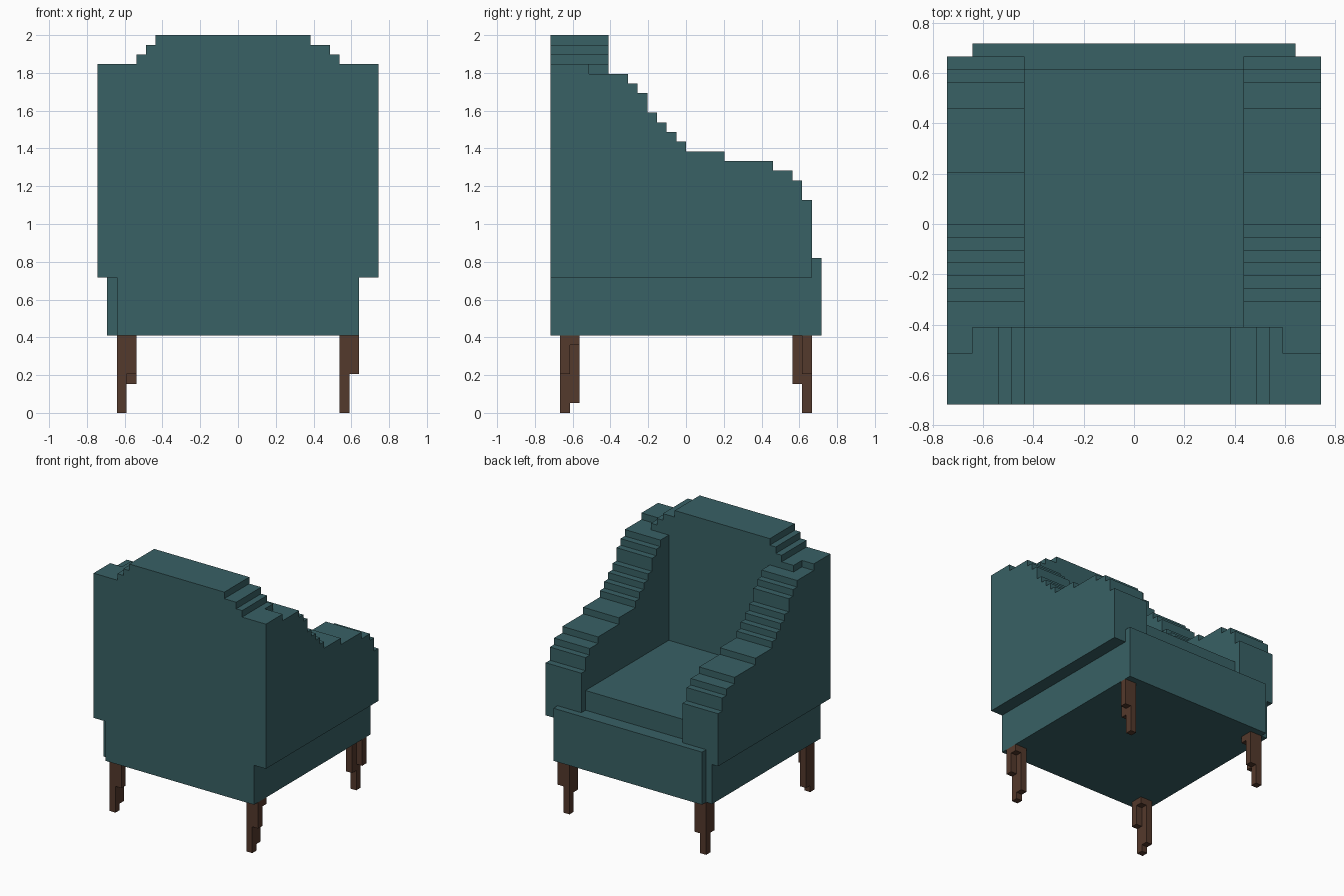
import bpy
import bmesh
from mathutils import Vector

if "Cube" in bpy.data.objects:
    bpy.data.objects.remove(bpy.data.objects["Cube"], do_unlink=True)

U = 2 / 39                 # size of one block
W, D = 29, 28              # footprint in blocks


def make_material(name, rgb):
    mat = bpy.data.materials.new(name)
    mat.use_nodes = True
    mat.diffuse_color = (*rgb, 1)
    mat.node_tree.nodes["Principled BSDF"].inputs["Base Color"].default_value = (*rgb, 1)
    return mat


teal = make_material("teal fabric", (0.040, 0.119, 0.130))
brown = make_material("brown wood", (0.088, 0.041, 0.025))


def finish(name, bm, mat):
    """Turn block coordinates into a centred object."""
    for v in bm.verts:
        v.co = Vector((v.co.x - W / 2, v.co.y - D / 2, v.co.z)) * U
    bmesh.ops.recalc_face_normals(bm, faces=bm.faces)
    mesh = bpy.data.meshes.new(name)
    bm.to_mesh(mesh)
    bm.free()
    mesh.materials.append(mat)
    obj = bpy.data.objects.new(name, mesh)
    bpy.context.collection.objects.link(obj)
    return obj


def add_box(bm, x, y, z):
    verts = bmesh.ops.create_cube(bm, size=1)["verts"]
    for v in verts:
        v.co = Vector((x[v.co.x > 0], y[v.co.y > 0], z[v.co.z > 0]))


def box(name, x, y, z, mat=teal):
    bm = bmesh.new()
    add_box(bm, x, y, z)
    return finish(name, bm, mat)


def stepped_prism(name, steps, end, bottom, depth, axis):
    """Extrude a staircase of (start, height) steps; axis is the running axis."""
    outline = [(steps[0][0], bottom)]
    stops = [s[0] for s in steps[1:]] + [end]
    for (start, height), stop in zip(steps, stops):
        outline += [(start, height), (stop, height)]
    outline.append((end, bottom))
    near, far = depth
    bm = bmesh.new()
    if axis == "x":
        verts = [bm.verts.new((a, near, h)) for a, h in outline]
        move = (0, far - near, 0)
    else:
        verts = [bm.verts.new((near, a, h)) for a, h in outline]
        move = (far - near, 0, 0)
    face = bm.faces.new(verts)
    new = bmesh.ops.extrude_face_region(bm, geom=[face])["geom"]
    bmesh.ops.translate(bm, vec=move, verts=[g for g in new if isinstance(g, bmesh.types.BMVert)])
    return finish(name, bm, teal)


# Base, front rail and seat
box("base", (2, 27), (0, 26), (8, 14))
box("front_rail", (2, 27), (26, 28), (8, 16))
box("base_side_panel", (1, 2), (1, 27), (8, 14))
box("seat_cushion", (6, 23), (6, 26), (14, 19))

# Backrest with a stepped crown, narrower towards the seat
crown = [(4, 37), (5, 38), (6, 39), (22, 38), (24, 37), (25, 36)]
stepped_prism("backrest", [(0, 36)] + crown, 29, 14, (0, 4), "x")
stepped_prism("backrest_front", [(2, 36)] + crown, 26, 14, (4, 6), "x")

# Sloping arms
arm_steps = [(4, 35), (8, 34), (9, 33), (10, 31), (11, 30), (12, 29), (13, 28),
             (14, 27), (18, 26), (23, 25), (25, 24), (26, 22)]
stepped_prism("arm_right", arm_steps, 27, 14, (0, 6), "y")
stepped_prism("arm_left", arm_steps, 27, 14, (23, 29), "y")

# Tapered legs: corner block, then bottom height of each column (x, y offset)
legs = {
    "leg_front_left": (25, 1, {(0, 0): 0, (1, 0): 4, (0, 1): 1, (1, 1): 7}),
    "leg_front_right": (2, 1, {(0, 0): 0, (1, 0): 4, (0, 1): 1, (1, 1): 7}),
    "leg_back_left": (25, 25, {(0, 0): 3, (0, 1): 0, (1, 1): 4}),
    "leg_back_right": (2, 25, {(0, 0): 3, (0, 1): 0, (1, 1): 3, (1, 0): 7}),
}
for name, (x, y, columns) in legs.items():
    bm = bmesh.new()
    for (dx, dy), low in columns.items():
        add_box(bm, (x + dx, x + dx + 1), (y + dy, y + dy + 1), (low, 8))
    finish(name, bm, brown)
